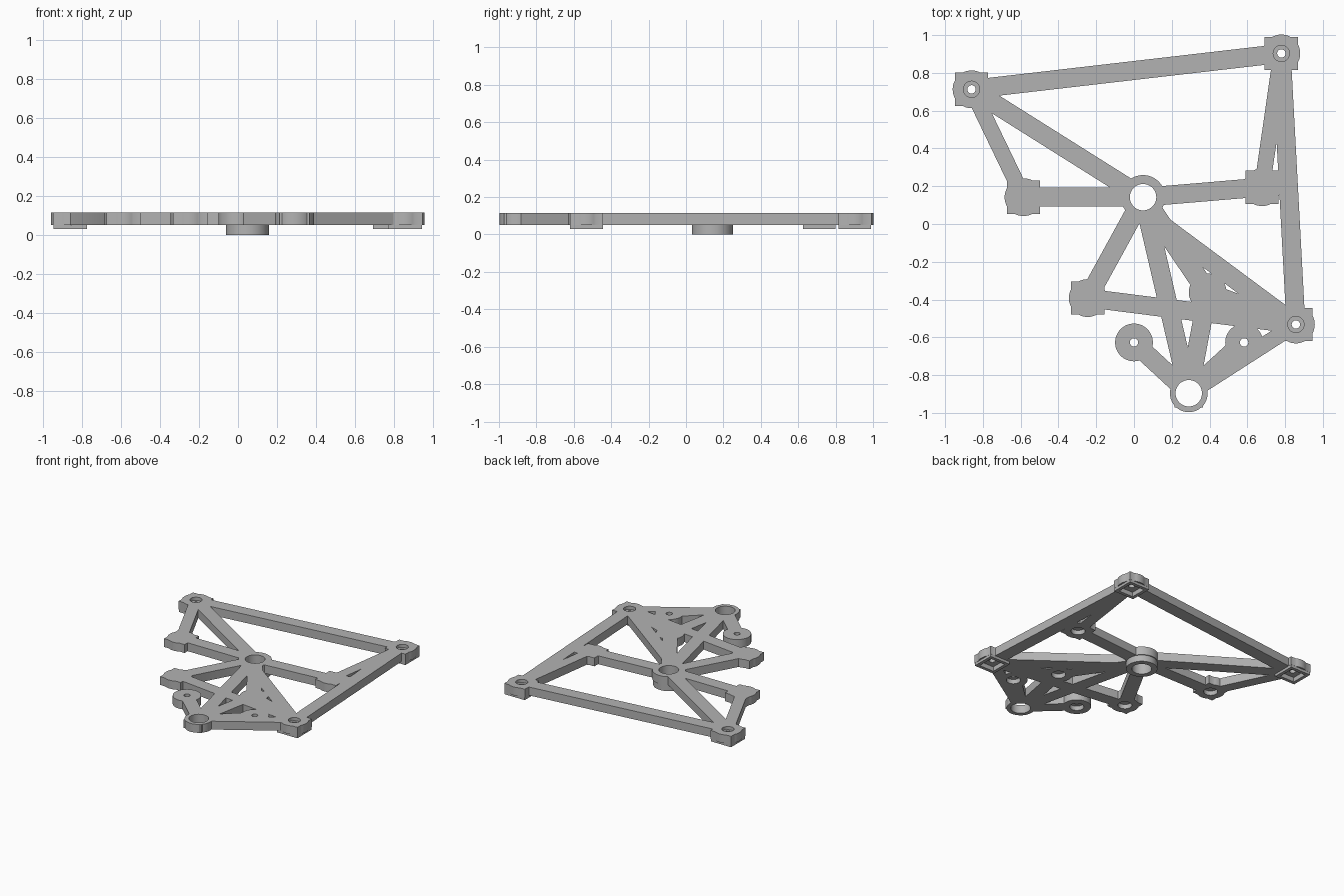
import bpy, bmesh, math
from mathutils import Matrix, Vector

cube = bpy.data.objects.get("Cube")
if cube:
    bpy.data.objects.remove(cube, do_unlink=True)

grey = bpy.data.materials.new("plain grey")
grey.use_nodes = True
grey.diffuse_color = (0.45, 0.45, 0.45, 1)
grey.node_tree.nodes["Principled BSDF"].inputs["Base Color"].default_value = grey.diffuse_color

BOTTOM, TOP, PAD = 0.05, 0.115, 0.03

# Named junctions of the frame, in plan
P = {
    "back_right": (-0.86, 0.713), "back_left": (0.78, 0.903), "front_left": (0.857, -0.532),
    "right_arm": (-0.585, 0.142), "left_arm": (0.678, 0.195), "lower_arm": (-0.245, -0.392),
    "inner": (0.39, -0.362), "hub": (0.048, 0.142), "front": (0.29, -0.896),
    "eye_right": (0.0, -0.627), "eye_left": (0.583, -0.627), "hub_side": (0.14, 0.0),
}
corners = ["back_right", "back_left", "front_left"]
sockets = ["right_arm", "left_arm", "lower_arm", "inner"]
eyes = ["eye_right", "eye_left"]


def finish(name, bm):
    mesh = bpy.data.meshes.new(name)
    bm.to_mesh(mesh)
    bm.free()
    mesh.materials.append(grey)
    obj = bpy.data.objects.new(name, mesh)
    bpy.context.collection.objects.link(obj)
    return obj


def disc(name, at, r, z0, z1):
    bm = bmesh.new()
    bmesh.ops.create_cone(bm, cap_ends=True, segments=48, radius1=r, radius2=r, depth=z1 - z0,
                          matrix=Matrix.Translation((*P[at], (z0 + z1) / 2)))
    return finish(name, bm)


def box(name, centre, size, z0, z1, angle=0):
    bm = bmesh.new()
    m = (Matrix.Translation((centre[0], centre[1], (z0 + z1) / 2)) @ Matrix.Rotation(angle, 4, "Z")
         @ Matrix.Diagonal((size[0], size[1], z1 - z0, 1)))
    bmesh.ops.create_cube(bm, size=1, matrix=m)
    return finish(name, bm)


def square(name, at, half, z0, z1):
    return box(name, P[at], (2 * half, 2 * half), z0, z1)


def beam(a, b, width):
    a, b = Vector(P[a]), Vector(P[b])
    d = b - a
    return box("beam", (a + b) / 2, (d.length, width), BOTTOM, TOP, math.atan2(d.y, d.x))


def combine(obj, others, operation):
    """Apply a boolean with each helper, then remove the helper."""
    bpy.context.view_layer.objects.active = obj
    for other in others:
        mod = obj.modifiers.new("boolean", "BOOLEAN")
        mod.operation = operation
        mod.solver = "MANIFOLD"
        mod.object = other
        bpy.ops.object.modifier_apply(modifier=mod.name)
        bpy.data.objects.remove(other, do_unlink=True)


# Flat frame: hub, rounded-square ends, eyes and the beams between them
frame = disc("frame", "hub", 0.117, BOTTOM, TOP)
solids = [disc("end", n, 0.1, BOTTOM, TOP) for n in corners + sockets + eyes + ["front"]]
solids += [square("end", n, 0.088, BOTTOM, TOP) for n in corners + sockets]
solids.append(square("end", "front", 0.076, BOTTOM, TOP))
for a, b, width in [
    ("back_right", "back_left", 0.1), ("back_left", "front_left", 0.1),
    ("back_left", "left_arm", 0.084), ("back_right", "right_arm", 0.084),
    ("hub", "right_arm", 0.1), ("hub", "left_arm", 0.1), ("hub", "back_right", 0.1),
    ("hub", "lower_arm", 0.1), ("hub", "front", 0.1), ("hub", "inner", 0.107),
    ("hub_side", "front_left", 0.1), ("inner", "front_left", 0.098),
    ("lower_arm", "front_left", 0.098), ("inner", "front", 0.1),
    ("front", "front_left", 0.084), ("front", "eye_right", 0.1), ("front", "eye_left", 0.11),
]:
    solids.append(beam(a, b, width))
combine(frame, solids, "UNION")

# Through holes, screw recesses and blind sockets
cuts = [disc("cut", n, 0.07, -0.1, 0.2) for n in ("hub", "front")]
cuts += [disc("cut", n, 0.022, -0.1, 0.2) for n in corners + eyes]
cuts += [disc("cut", n, 0.043, 0.09, 0.2) for n in corners]
cuts += [square("cut", n, 0.062, 0, 0.065) for n in corners]
cuts += [disc("cut", n, 0.05, 0, 0.085) for n in sockets + eyes]
combine(frame, cuts, "DIFFERENCE")

# Sleeve under the hub
sleeve = disc("hub_sleeve", "hub", 0.11, 0, BOTTOM)
combine(sleeve, [disc("cut", "hub", 0.07, -0.1, 0.2)], "DIFFERENCE")
parts = [frame, sleeve]

# Hollow square feet under the three corners
for n in corners:
    foot = square(n + "_foot", n, 0.087, PAD, BOTTOM)
    combine(foot, [square("cut", n, 0.062, 0, 0.1)], "DIFFERENCE")
    parts.append(foot)

# Smooth round walls, sharp edges
bpy.ops.object.select_all(action="DESELECT")
for obj in parts:
    obj.select_set(True)
bpy.context.view_layer.objects.active = frame
bpy.ops.object.shade_smooth_by_angle(angle=math.radians(30))
